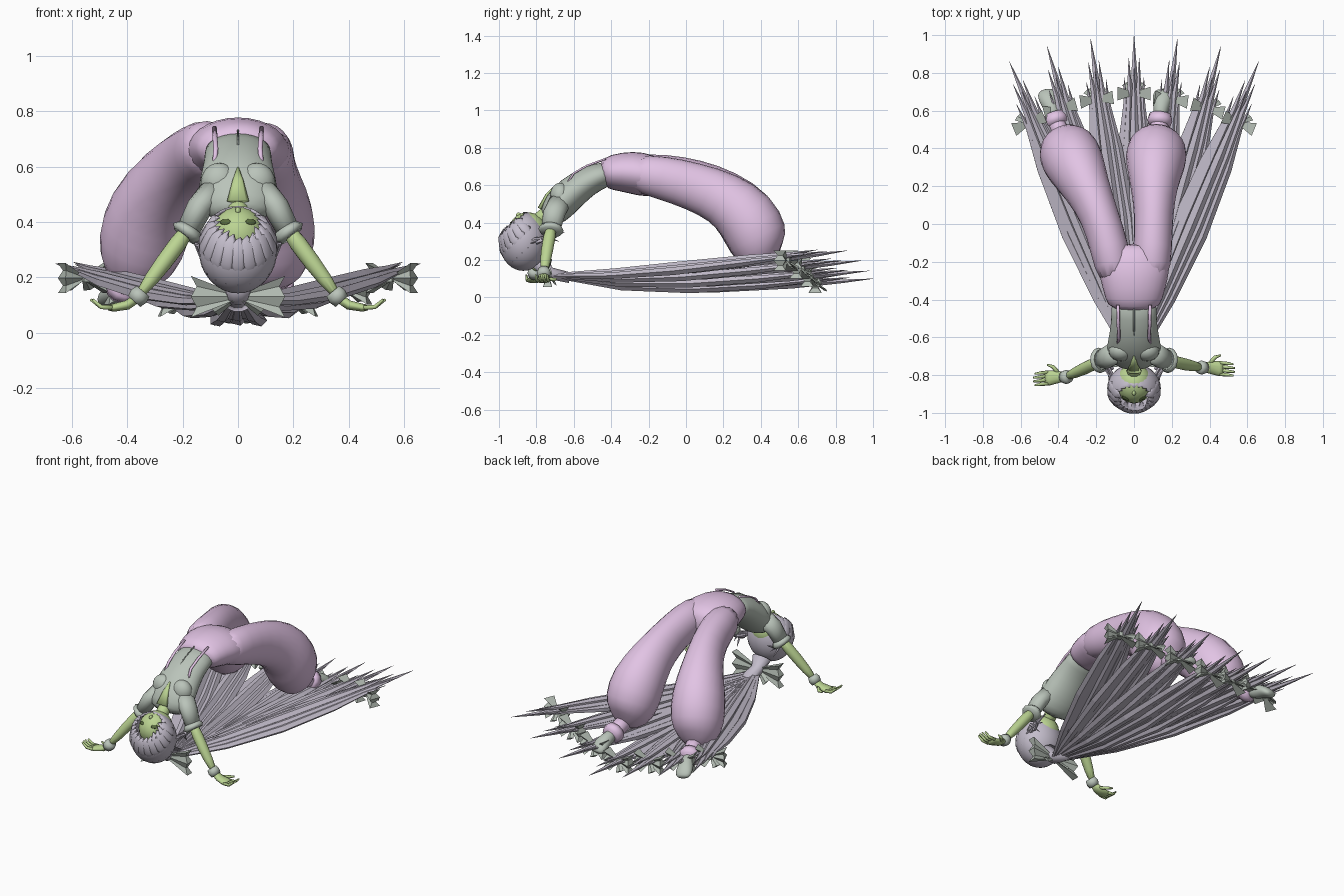
import bpy, bmesh, math, random
from mathutils import Vector, Matrix

random.seed(4)
cube = bpy.data.objects.get("Cube")
if cube:
    bpy.data.objects.remove(cube, do_unlink=True)


def material(name, r, g, b):
    m = bpy.data.materials.new(name)
    m.use_nodes = True
    m.diffuse_color = (r, g, b, 1)
    bsdf = next(n for n in m.node_tree.nodes if n.type == "BSDF_PRINCIPLED")
    bsdf.inputs["Base Color"].default_value = (r, g, b, 1)
    return m


PINK = material("pink cloth", .76, .55, .78)
HAIR = material("lilac grey hair", .55, .51, .60)
SHIRT = material("grey green shirt", .49, .55, .49)
SKIN = material("green skin", .50, .66, .29)
BOW = material("ribbon grey", .44, .49, .44)
DARK = material("dark green", .10, .15, .05)
X, Y, Z = Vector((1, 0, 0)), Vector((0, 1, 0)), Vector((0, 0, 1))


def finish(name, bm, mat, smooth=True, subdiv=0):
    bmesh.ops.recalc_face_normals(bm, faces=bm.faces)
    me = bpy.data.meshes.new(name)
    bm.to_mesh(me)
    bm.free()
    me.materials.append(mat)
    ob = bpy.data.objects.new(name, me)
    bpy.context.collection.objects.link(ob)
    for p in me.polygons:
        p.use_smooth = smooth
    if subdiv:
        ob.modifiers.new("Rounding", "SUBSURF").levels = subdiv
        ob.modifiers["Rounding"].render_levels = subdiv
    return ob


def add_tube(bm, stations, sides=10, ref=X):
    """Loft ellipses along stations of (x, y, z, radius along ref, other radius)."""
    centres = [Vector(s[:3]) for s in stations]
    rings = []
    for i, s in enumerate(stations):
        t = (centres[min(i + 1, len(centres) - 1)] - centres[max(i - 1, 0)]).normalized()
        b = (ref - t * ref.dot(t)).normalized()
        n = t.cross(b)
        ring = []
        for k in range(sides):
            a = math.tau * k / sides
            ring.append(bm.verts.new(centres[i] + b * s[3] * math.cos(a) + n * s[4] * math.sin(a)))
        rings.append(ring)
    for r, q in zip(rings, rings[1:]):
        for k in range(sides):
            j = (k + 1) % sides
            bm.faces.new((r[k], r[j], q[j], q[k]))
    bm.faces.new(rings[0])
    bm.faces.new(rings[-1])


def tube(name, stations, mat, sides=10, ref=X, subdiv=0):
    bm = bmesh.new()
    add_tube(bm, stations, sides, ref)
    return finish(name, bm, mat, True, subdiv)


def ball(name, loc, size, mat, rot=None, u=20, v=12):
    bm = bmesh.new()
    m = Matrix.Translation(loc) @ (rot or Matrix()) @ Matrix.Diagonal((*size, 1))
    bmesh.ops.create_uvsphere(bm, u_segments=u, v_segments=v, radius=1, matrix=m)
    return finish(name, bm, mat)


def bow(name, loc, half, height, turn=0, depth=.03):
    """Two flared pleated loops, two tails and a knot."""
    bm = bmesh.new()
    for s in (-1, 1):
        inner, outer = [], []
        for k in range(5):
            h = (k / 2 - 1) * height
            pleat = depth * (.4 if k % 2 else 1)
            for y in (-pleat, pleat):
                outer.append(bm.verts.new((s * half * (1 - .12 * (k % 2)), y, h)))
                inner.append(bm.verts.new((s * half * .1, y * .3, h * .2)))
        for k in range(4):
            a = 2 * k
            for d in (a, a + 1):
                bm.faces.new((inner[d], outer[d], outer[d + 2], inner[d + 2]))
            bm.faces.new((outer[a], outer[a + 1], outer[a + 3], outer[a + 2]))
        for a in (0, 8):
            bm.faces.new((inner[a], inner[a + 1], outer[a + 1], outer[a]))
        add_tube(bm, [(0, 0, 0, .008, .006), (s * half * .5, depth * 1.5, -height * .7, .024, .006)], 4)
    bmesh.ops.create_cube(bm, size=1, matrix=Matrix.Diagonal((half * .25, depth * 1.4, height * .5, 1)))
    bm.transform(Matrix.Translation(loc) @ Matrix.Rotation(turn, 4, "Z"))
    return finish(name, bm, BOW, False)


# Torso arched backwards, with chest and neckline
tube("shirt", [(0, -.39, .67, .128, .068), (0, -.48, .645, .122, .074), (0, -.57, .595, .13, .087),
               (0, -.65, .525, .15, .096), (0, -.71, .45, .145, .08), (0, -.74, .41, .08, .05)],
     SHIRT, 14, subdiv=1)
tube("neck", [(0, -.70, .47, .045, .045), (0, -.76, .44, .038, .038), (0, -.83, .38, .04, .04)], SKIN)
tube("neckline", [(0, -.7, .595, .004, .004), (0, -.743, .55, .02, .008), (0, -.782, .475, .04, .012)], SKIN, 8)
for side, s in (("left", 1), ("right", -1)):
    ball(side + "_chest", (s * .068, -.672, .545), (.066, .055, .068), SHIRT)
    tube(side + "_strap", [(s * .085, -.43, .741, .009, .006), (s * .083, -.53, .704, .009, .006),
                           (s * .08, -.6, .664, .009, .006), (s * .085, -.635, .61, .008, .006)], PINK, 6)
tube("shirt_seam", [(0, -.45, .731, .004, .004), (0, -.55, .695, .004, .004), (0, -.62, .65, .004, .004)], BOW, 4)

# Trousers
tube("trouser_seat", [(0, -.455, .655, .132, .075), (0, -.40, .67, .155, .098), (0, -.29, .67, .185, .118),
                      (0, -.2, .65, .2, .12), (0, -.1, .64, .14, .09)], PINK, 14, subdiv=1)
legs = {"left": [(.09, -.32, .675), (.1, -.12, .64), (.105, .04, .595), (.105, .2, .535),
                 (.115, .33, .435), (.12, .39, .31), (.125, .42, .22), (.13, .48, .2)],
        "right": [(-.09, -.32, .675), (-.13, -.12, .65), (-.18, .04, .615), (-.25, .19, .55),
                  (-.315, .32, .445), (-.35, .385, .31), (-.375, .42, .22), (-.39, .48, .2)]}
girth = [.1, .108, .105, .128, .168, .17, .125, .05]
thick = [.1, .122, .133, .15, .178, .175, .135, .05]
for side, path in legs.items():
    tube(side + "_trouser_leg", [(*p, a, b) for p, a, b in zip(path, girth, thick)], PINK, 12, subdiv=1)
    end, lean = Vector(path[-1]), -.35 if side == "right" else .1

    def down(*steps):
        return [(end.x + lean * y, end.y + y, end.z + z, a, b) for y, z, a, b in steps]
    tube(side + "_ankle", down((-.05, .02, .05, .05), (.03, -.015, .048, .048), (.1, -.04, .046, .046)), PINK, 10)
    tube(side + "_ankle_cuff", down((.045, -.02, .06, .058), (.07, -.03, .066, .064), (.1, -.04, .058, .056)), PINK, 12)
    tube(side + "_foot", down((.07, -.03, .036, .036), (.13, -.05, .042, .045), (.18, -.065, .054, .038),
                              (.215, -.09, .052, .026), (.23, -.1, .03, .014)), SHIRT, 10, subdiv=1)

# Arms, sleeves and hands
for side, s, back in (("left", 1, 0), ("right", -1, -.05)):
    wrist = Vector((s * .365, -.76 + back, .125))
    tube(side + "_sleeve", [(s * .09, -.675, .51, .06, .05), (s * .14, -.705, .45, .06, .047),
                            (s * .18, -.722, .37, .052, .042)], SHIRT, 12, Y)
    tube(side + "_sleeve_cuff", [(s * .172, -.72, .38, .054, .045), (s * .183, -.722, .362, .068, .06),
                                 (s * .194, -.724, .348, .056, .048)], SHIRT, 12, Y)
    tube(side + "_arm", [(s * .16, -.715, .40, .036, .036), (s * .27, -.745 + back / 2, .25, .036, .034),
                         (*wrist, .024, .022)], SKIN, 10, Y, 1)
    tube(side + "_wristband", [(s * .343, wrist.y, .15, .03, .03), (s * .358, wrist.y, .132, .038, .036),
                               (s * .375, wrist.y, .113, .032, .03)], SHIRT, 12, Y)
    tube(side + "_palm", [(*wrist, .022, .018), (s * .40, wrist.y, .1, .032, .018),
                          (s * .45, wrist.y - .005, .09, .04, .015), (s * .47, wrist.y - .005, .09, .034, .01)],
         SKIN, 10, Y)
    bm = bmesh.new()
    for k in range(4):
        y, reach = wrist.y - .035 + .02 * k, .525 + .008 * (k in (1, 2))
        add_tube(bm, [(s * .455, y, .09, .01, .01), (s * .495, y * 1.005, .093, .009, .009),
                      (s * reach, y * 1.01, .12, .005, .005)], 6, Y)
    add_tube(bm, [(s * .40, wrist.y + .02, .1, .012, .01), (s * .43, wrist.y + .055, .095, .01, .01),
                  (s * .46, wrist.y + .065, .1, .005, .005)], 6, Y)
    finish(side + "_fingers", bm, SKIN)

# Head, hanging with the face turned up and forward
face_dir = Vector((0, -.6, .8))
face_c = Vector((0, -.845, .352))
ball("face", face_c, (.1, .105, .103), SKIN)
for side, s in (("left", 1), ("right", -1)):
    d = Vector((s * .45, -.76, .47)).normalized()
    turn = d.to_track_quat("Z", "Y").to_matrix().to_4x4()
    ball(side + "_eye", face_c + d * .103, (.022, .012, .005), DARK, turn, 12, 8)
    ball(side + "_ear", face_c + Vector((s * .095, .02, -.01)), (.015, .025, .03), SKIN)
ball("nose", face_c + Vector((0, -.05, .088)), (.01, .014, .014), SKIN)

# Hair cap with an opening for the face, and locks round its rim
head_c, head_r = Vector((0, -.87, .30)), Vector((.142, .13, .158))
bm = bmesh.new()
bmesh.ops.create_uvsphere(bm, u_segments=28, v_segments=18, radius=1)
bmesh.ops.delete(bm, geom=[f for f in bm.faces if f.calc_center_median().normalized().dot(face_dir) > .74],
                 context="FACES")
bm.transform(Matrix.Translation(head_c) @ Matrix.Diagonal((*head_r, 1)))
cap = finish("hair_cap", bm, HAIR)
solid = cap.modifiers.new("Thickness", "SOLIDIFY")
solid.thickness = .012


def on_head(angle, spread, lift=1):
    rim = X * math.sin(angle) + Vector((0, -.8, -.6)) * math.cos(angle)
    d = face_dir * math.cos(spread) + rim * math.sin(spread)
    return head_c + Vector(a * b for a, b in zip(d, head_r)) * lift


bm = bmesh.new()
for k in range(-6, 7):
    a = k * .32
    tip = .48 + .16 * random.random()
    add_tube(bm, [(*on_head(a, 1.9, .97), .006, .006), (*on_head(a, 1.3, .98), .03, .008),
                  (*on_head(a, .8, .985), .03, .008), (*on_head(a + .12, tip, .95), .001, .001)],
             6, X * math.cos(a) - Vector((0, -.8, -.6)) * math.sin(a))
finish("fringe_locks", bm, HAIR)
bm = bmesh.new()
for s in (-1, 1):
    for k in range(3):
        add_tube(bm, [(s * .12, -.83 + .03 * k, .30, .012, .02), (s * .145, -.77 + .03 * k, .32, .01, .014),
                      (s * .13, -.71 + .03 * k, .25 + .05 * k, .001, .001)], 6, Y)
finish("side_locks", bm, HAIR, False)

# Long hair fanned over the ground, each bundle tied near its end
bow("large_head_bow", (0, -.74, .13), .17, .075, 0, .025)
tube("hair_root", [(0, -.78, .19, .06, .05), (0, -.73, .13, .04, .035), (0, -.62, .105, .05, .03)], HAIR, 10)
root = Vector((0, -.72, .115))
number = 0
for tx, ty in ((0, 1), (.23, .98), (.46, .94), (.66, .86)):
    for s in ((1, -1) if tx else (1,)):
        number += 1
        tip = Vector((s * tx, ty, .1 + .15 * (tx / .66) ** 1.2))
        across = Vector((tip.y - root.y, -tip.x, 0)).normalized()
        bm = bmesh.new()
        for offset, reach, lift in ((0, 1, 0), (-.04, .93, .008), (.04, .93, .008),
                                    (-.075, .87, -.004), (.075, .87, -.004), (0, .9, .026)):
            stations = []
            for f, r, w in ((0, .012, .2), (.25, .025, .75), (.5, .031, 1), (.75, .027, .85), (.9, .015, .6), (1, .001, .7)):
                c = root.lerp(tip, f * reach) + across * offset * w
                c.z += lift * w - .05 * math.sin(math.pi * f ** .8) * (1.25 - tx)
                stations.append((*c, r, r * .72))
            add_tube(bm, stations, 5, across)
        finish("hair_bundle_%d" % number, bm, HAIR, False)
        tie = root.lerp(tip, .82 - .04 * tx)
        turn = math.atan2(across.y, across.x)
        bow("hair_bow_%d" % number, (tie.x * 1.06, tie.y, max(tie.z - .025, .058)), .088, .054, turn, .036)
